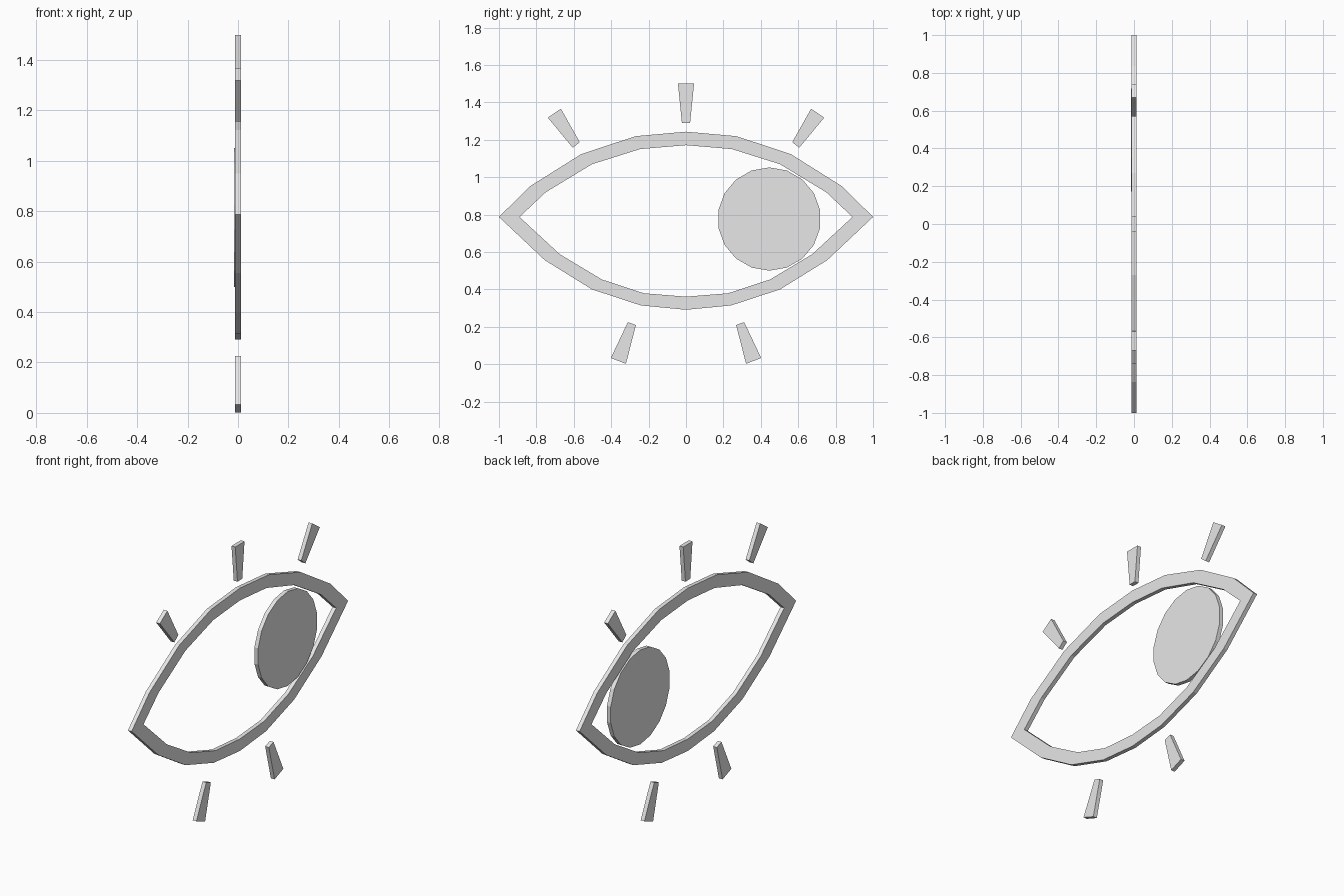
import bpy
import bmesh
import math

cube = bpy.data.objects.get("Cube")
if cube:
    bpy.data.objects.remove(cube, do_unlink=True)

HALF = 0.012  # half the plate thickness

grey = bpy.data.materials.new("light_grey")
grey.use_nodes = True
grey.diffuse_color = (0.8, 0.8, 0.8, 1)
grey.node_tree.nodes["Principled BSDF"].inputs["Base Color"].default_value = (0.8, 0.8, 0.8, 1)


def plate(name, polygons, shift=0.0):
    """Extrude flat (y, z) polygons along x into one plate."""
    bm = bmesh.new()
    for poly in polygons:
        bm.faces.new([bm.verts.new((shift - HALF, y, z)) for y, z in poly])
    bmesh.ops.remove_doubles(bm, verts=bm.verts, dist=0.0005)
    geom = bmesh.ops.extrude_face_region(bm, geom=bm.faces[:], use_keep_orig=True)["geom"]
    verts = [g for g in geom if isinstance(g, bmesh.types.BMVert)]
    bmesh.ops.translate(bm, verts=verts, vec=(2 * HALF, 0, 0))
    bmesh.ops.recalc_face_normals(bm, faces=bm.faces)
    mesh = bpy.data.meshes.new(name)
    bm.to_mesh(mesh)
    bm.free()
    mesh.materials.append(grey)
    obj = bpy.data.objects.new(name, mesh)
    bpy.context.collection.objects.link(obj)
    return obj


def mirrored(poly):
    return [(-y, z) for y, z in reversed(poly)]


# Eyelid outline: half profiles from top centre, round the corner, to bottom centre
outer = [(0, 1.243), (.27, 1.219), (.562, 1.122), (.836, .95), (1, .787),
         (.755, .556), (.503, .4), (.241, .314), (0, .291)]
inner = [(0, 1.171), (.246, 1.15), (.503, 1.069), (.75, .919), (.89, .787),
         (.675, .588), (.45, .453), (.225, .379), (0, .361)]
half = [[outer[i], outer[i + 1], inner[i + 1], inner[i]] for i in range(len(outer) - 1)]
plate("eyelid_outline", half + [mirrored(q) for q in half])

# Iris disc, set slightly off the outline's plane
SIDES = 18
iris = [(.445 + .276 * math.sin(math.tau * i / SIDES),
         .776 + .276 * math.cos(math.tau * i / SIDES)) for i in range(SIDES)]
plate("iris", [iris], -0.003)

# Lashes: tapered bars, side ones in mirrored pairs
plate("upper_lash_middle", [[(-.043, 1.5), (.043, 1.5), (.022, 1.289), (-.022, 1.289)]])
side_lashes = {
    "upper_lash": [(.669, 1.366), (.739, 1.318), (.605, 1.157), (.568, 1.187)],
    "lower_lash": [(.268, .209), (.311, .225), (.402, .033), (.321, .002)],
}
for name, poly in side_lashes.items():
    plate(name + "_back", [poly])
    plate(name + "_front", [mirrored(poly)])
